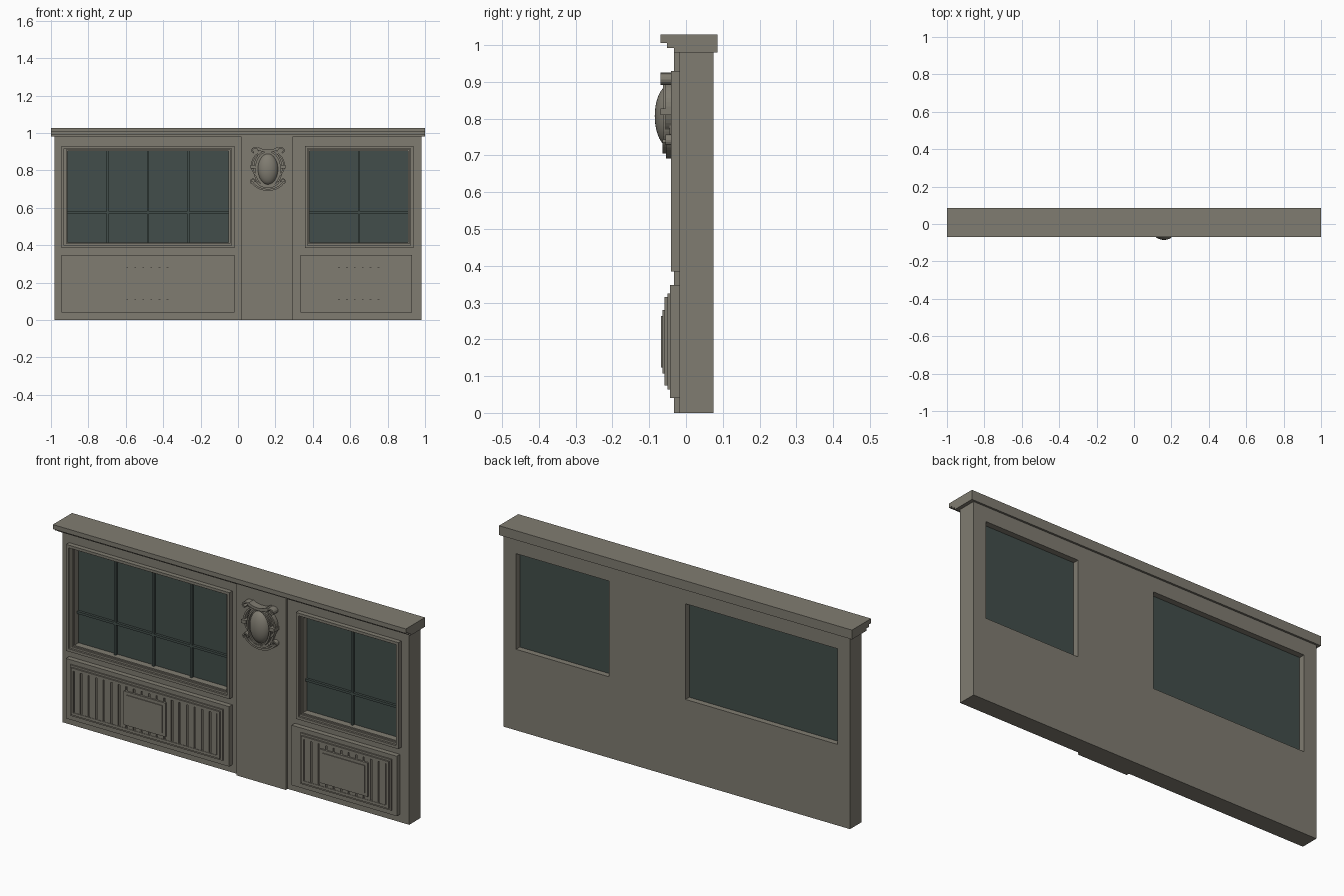
import bpy, bmesh, math
from mathutils import Matrix, Vector

cube = bpy.data.objects.get("Cube")
if cube:
    bpy.data.objects.remove(cube, do_unlink=True)


def material(name, rgb):
    m = bpy.data.materials.new(name)
    m.use_nodes = True
    m.diffuse_color = (*rgb, 1)
    m.node_tree.nodes["Principled BSDF"].inputs["Base Color"].default_value = (*rgb, 1)
    return m


STONE = material("warm grey paint", (0.216, 0.202, 0.165))
GLASS = material("dark teal glass", (0.054, 0.076, 0.069))


def finish(name, bm, mat):
    bmesh.ops.recalc_face_normals(bm, faces=bm.faces)
    mesh = bpy.data.meshes.new(name)
    bm.to_mesh(mesh)
    bm.free()
    mesh.materials.append(mat)
    ob = bpy.data.objects.new(name, mesh)
    bpy.context.collection.objects.link(ob)
    return ob


def extrude(bm, offset):
    """Thicken every face of the sheet along offset."""
    geo = bmesh.ops.extrude_face_region(bm, geom=bm.faces[:])["geom"]
    moved = [g for g in geo if isinstance(g, bmesh.types.BMVert)]
    bmesh.ops.translate(bm, verts=moved, vec=Vector(offset))


def slab(name, rect, front, back, holes=(), mat=STONE):
    """Upright plate over rect (x0, x1, z0, z1), with rectangular holes."""
    rects = [rect, *holes]
    xs = sorted({v for r in rects for v in r[:2]})
    zs = sorted({v for r in rects for v in r[2:]})
    bm = bmesh.new()
    grid = [[bm.verts.new((x, front, z)) for z in zs] for x in xs]
    for i in range(len(xs) - 1):
        for j in range(len(zs) - 1):
            cx, cz = (xs[i] + xs[i + 1]) / 2, (zs[j] + zs[j + 1]) / 2
            if not any(a < cx < b and c < cz < d for a, b, c, d in holes):
                bm.faces.new((grid[i][j], grid[i + 1][j],
                              grid[i + 1][j + 1], grid[i][j + 1]))
    loose = [v for v in bm.verts if not v.link_faces]
    bmesh.ops.delete(bm, geom=loose, context="VERTS")
    extrude(bm, (0, back - front, 0))
    return finish(name, bm, mat)


def inset(r, d):
    return (r[0] + d, r[1] - d, r[2] + d, r[3] - d)


# Wall with two openings, and the flat pilaster between them
WINDOWS = {
    "left_hand": ((-0.945, -0.02, 0.385, 0.93), (-0.912, -0.05, 0.415, 0.905), 4),
    "right_hand": ((0.357, 0.937, 0.385, 0.93), (0.383, 0.91, 0.415, 0.905), 2),
}
WALL_FRONT = -0.017
slab("wall", (-0.982, 0.982, 0, 0.98), WALL_FRONT, 0.075,
     [w[1] for w in WINDOWS.values()])
slab("pilaster", (0.015, 0.293, 0, 0.98), -0.032, WALL_FRONT)

# Stepped cornice
profile = [(-0.07, 1.028), (-0.07, 1.005), (-0.052, 1.005), (-0.052, 0.992),
           (-0.033, 0.992), (-0.033, 0.98), (0.085, 0.98), (0.085, 1.028)]
bm = bmesh.new()
bm.faces.new([bm.verts.new((-1, y, z)) for y, z in profile])
extrude(bm, (2, 0, 0))
finish("cornice", bm, STONE)

# Windows: stepped frame, glass pane and glazing bars
for side, (outer, pane, columns) in WINDOWS.items():
    middle = inset(outer, 0.014)
    slab(side + "_window_frame", outer, -0.041, WALL_FRONT, [middle])
    slab(side + "_window_moulding", middle, -0.031, WALL_FRONT, [inset(pane, -0.006)])
    slab(side + "_window_bead", inset(pane, -0.006), -0.022, WALL_FRONT, [pane])
    slab(side + "_window_glass", pane, 0.012, 0.045, mat=GLASS)
    x0, x1, z0, z1 = pane
    bar = 0.006
    for k in range(1, columns):
        x = x0 + (x1 - x0) * k / columns
        slab(f"{side}_upright_bar_{k}", (x - bar, x + bar, z0, z1), -0.002, 0.013, mat=GLASS)
    slab(side + "_cross_bar", (x0, x1, 0.575 - bar, 0.575 + bar), -0.001, 0.013, mat=GLASS)

# Lower panels: stacked plates, thin rim, vertical boards and raised centre
PANELS = {
    "left_hand": ((-0.945, -0.02), (-0.907, -0.063), (-0.603, -0.367)),
    "right_hand": ((0.334, 0.93), (0.398, 0.893), (0.508, 0.78)),
}
for side, (outer, inner, centre) in PANELS.items():
    field = (*inner, 0.074, 0.315)
    boards = inset(field, 0.014)
    slab(side + "_panel_base", (*outer, 0.04, 0.347), -0.043, WALL_FRONT)
    slab(side + "_panel_step", inset(field, -0.01), -0.05, -0.043)
    slab(side + "_panel_rim", field, -0.058, -0.05, [boards])
    count = round((boards[1] - boards[0]) / 0.042)
    pitch = (boards[1] - boards[0]) / count
    for k in range(count):
        x = boards[0] + k * pitch
        slab(f"{side}_board_{k + 1}", (x + 0.005, x + pitch - 0.005, *boards[2:]), -0.056, -0.05)
    raised = (*centre, 0.107, 0.28)
    slab(side + "_centre_plate", raised, -0.064, -0.05)
    slab(side + "_centre_field", inset(raised, 0.016), -0.068, -0.064)

# Oval medallion on the pilaster
CX, CZ, FACE = 0.16, 0.807, -0.032


def oval(name, rx, rz, front):
    bm = bmesh.new()
    n = 40
    ring = [2 * math.pi * k / n for k in range(n)]
    bm.faces.new([bm.verts.new((CX + rx * math.cos(a), FACE, CZ + rz * math.sin(a))) for a in ring])
    extrude(bm, (0, front - FACE, 0))
    return finish(name, bm, STONE)


def ribbon(name, points, width, front):
    """Flat raised strip along a path in the medallion's plane."""
    pts = [Vector(p) for p in points]
    bm = bmesh.new()
    rows = []
    for i, p in enumerate(pts):
        t = (pts[min(i + 1, len(pts) - 1)] - pts[max(i - 1, 0)]).normalized()
        n = Vector((-t.y, t.x)) * width / 2
        rows.append([bm.verts.new((CX + q.x, FACE, CZ + q.y)) for q in (p - n, p + n)])
    for a, b in zip(rows, rows[1:]):
        bm.faces.new((a[0], b[0], b[1], a[1]))
    extrude(bm, (0, front - FACE, 0))
    return finish(name, bm, STONE)


def arc(cx, cz, rx, rz, start, end, n=12):
    angles = [math.radians(start + (end - start) * k / n) for k in range(n + 1)]
    return [(cx + rx * math.cos(a), cz + rz * math.sin(a)) for a in angles]


oval("medallion_back", 0.078, 0.102, -0.045)
oval("medallion_step", 0.069, 0.094, -0.054)

bm = bmesh.new()
bmesh.ops.create_uvsphere(bm, u_segments=32, v_segments=20, radius=1)
bmesh.ops.bisect_plane(bm, geom=bm.verts[:] + bm.edges[:] + bm.faces[:],
                       plane_co=(0, 0, 0), plane_no=(0, 1, 0), clear_outer=True)
bmesh.ops.transform(bm, verts=bm.verts,
                    matrix=Matrix.Translation((CX, -0.045, CZ)) @ Matrix.Diagonal((0.055, 0.04, 0.084, 1)))
dome = finish("medallion_dome", bm, STONE)
for poly in dome.data.polygons:
    poly.use_smooth = True

ribbon("medallion_rim", arc(0, 0, 0.062, 0.09, 0, 360, 40), 0.008, -0.062)
ribbon("medallion_crest", arc(0, 0.125, 0.06, 0.028, 205, 335), 0.014, -0.07)
ribbon("medallion_foot", arc(0, -0.045, 0.09, 0.066, 200, 340, 20), 0.01, -0.054)
ribbon("medallion_foot_inner", arc(0, -0.03, 0.07, 0.066, 215, 325, 16), 0.012, -0.064)
for s, tag in ((1, "left"), (-1, "right")):
    parts = {
        "crest_scroll": (arc(0.068, 0.1, 0.018, 0.013, 200, -70), 0.008, -0.07),
        "side_strap": (arc(0.02, 0.02, 0.066, 0.07, 60, -50), 0.009, -0.056),
        "side_ear": ([(0.066, 0.012), (0.094, 0.012)], 0.018, -0.07),
        "foot_scroll": (arc(0.08, -0.066, 0.012, 0.012, -60, 200), 0.007, -0.056),
    }
    for part, (path, width, front) in parts.items():
        ribbon(f"medallion_{tag}_{part}", [(s * x, z) for x, z in path], width, front)
